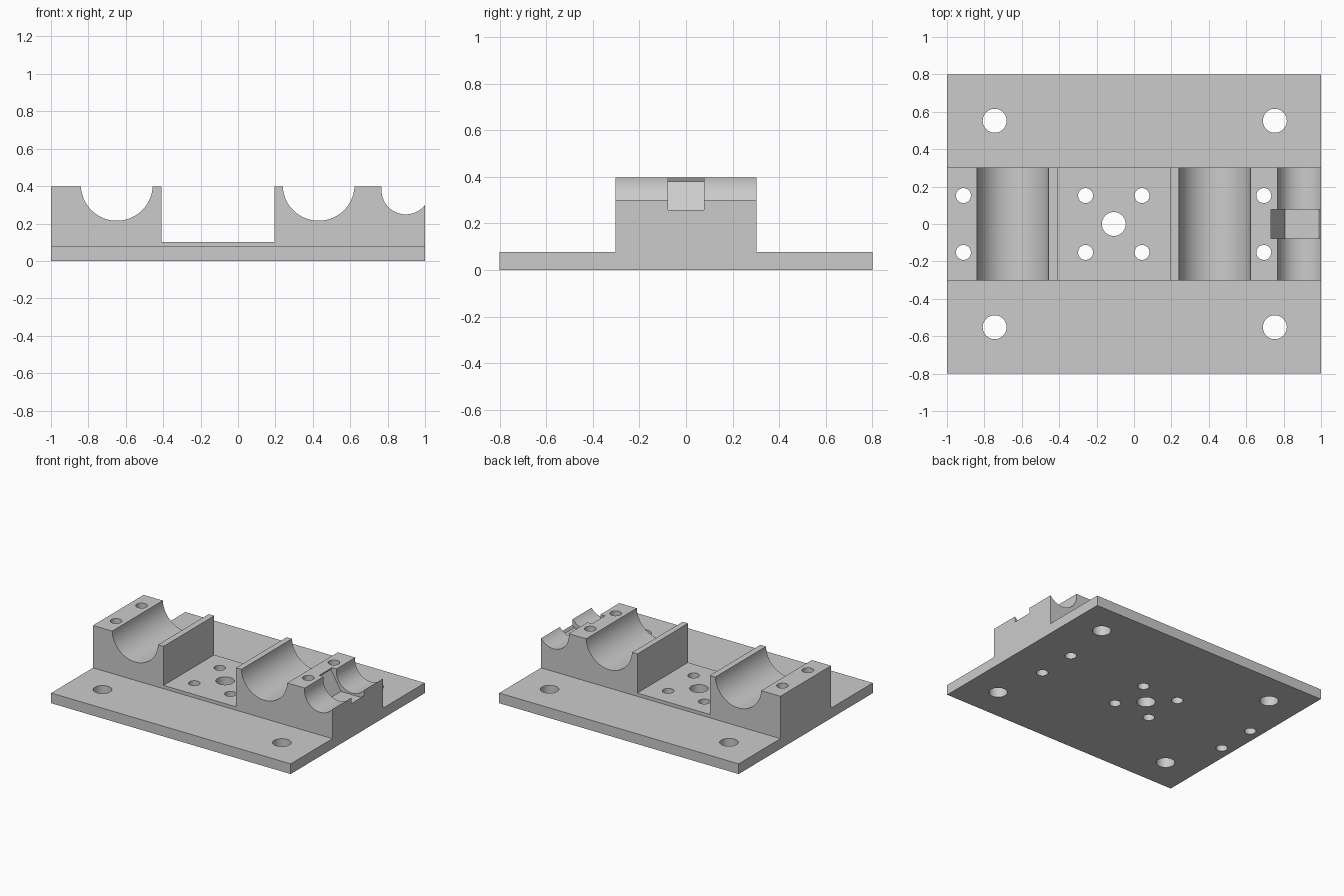
import bpy, bmesh
from math import cos, sin, pi, radians
from mathutils import Vector

cube = bpy.data.objects.get("Cube")
if cube:
    bpy.data.objects.remove(cube, do_unlink=True)

grey = bpy.data.materials.new("plain grey")
grey.use_nodes = True
colour = (0.6, 0.6, 0.6, 1)
grey.diffuse_color = colour
grey.node_tree.nodes["Principled BSDF"].inputs["Base Color"].default_value = colour

TOP, PLATE, FLOOR = 0.397, 0.077, 0.102
HALF_DEPTH, BLOCK = 0.8, 0.302


def prism(name, points, direction):
    """Extrude a closed outline along a direction."""
    bm = bmesh.new()
    face = bm.faces.new([bm.verts.new(p) for p in points])
    result = bmesh.ops.extrude_face_region(bm, geom=[face])
    verts = [v for v in result["geom"] if isinstance(v, bmesh.types.BMVert)]
    bmesh.ops.translate(bm, verts=verts, vec=Vector(direction))
    bmesh.ops.recalc_face_normals(bm, faces=bm.faces)
    mesh = bpy.data.meshes.new(name)
    bm.to_mesh(mesh)
    bm.free()
    mesh.materials.append(grey)
    obj = bpy.data.objects.new(name, mesh)
    bpy.context.collection.objects.link(obj)
    return obj


def box(name, x0, x1, y0, y1, z0, z1):
    return prism(name, [(x0, y0, z0), (x1, y0, z0), (x1, y1, z0), (x0, y1, z0)],
                 (0, 0, z1 - z0))


def hole(x, y, r, n=40):
    ring = [(x + r * cos(2 * pi * i / n), y + r * sin(2 * pi * i / n), -0.1) for i in range(n)]
    return prism("hole_cutter", ring, (0, 0, 1))


def groove(x, z, r, n=96):
    ring = [(x + r * cos(2 * pi * i / n), -0.5, z + r * sin(2 * pi * i / n)) for i in range(n)]
    return prism("groove_cutter", ring, (0, 1, 0))


# Solid body and the material removed from it
body = box("mounting_base", -1, 1, -HALF_DEPTH, HALF_DEPTH, 0, TOP)
cutters = [
    box("front_step_cutter", -1.2, 1.2, -1, -BLOCK, PLATE, 0.6),
    box("back_step_cutter", -1.2, 1.2, BLOCK, 1, PLATE, 0.6),
    box("pocket_cutter", -0.41, 0.195, -0.5, 0.5, FLOOR, 0.6),
]

# Two wide rod cradles and a narrow one at the end
cutters += [groove(-0.648, 0.407, 0.192), groove(0.431, 0.407, 0.192),
            groove(0.897, 0.379, 0.13)]

# Nut slot in the narrow cradle
slot = [(0.722, 0.381), (0.806, 0.237), (0.988, 0.237), (1.072, 0.381),
        (0.988, 0.526), (0.806, 0.526)]
cutters.append(prism("nut_slot_cutter", [(x, -0.077, z) for x, z in slot], (0, 0.154, 0)))

# Mounting holes, centre hole and screw holes
cutters.append(hole(-0.108, 0, 0.064))
for side in (-1, 1):
    cutters += [hole(x, side * 0.552, 0.064) for x in (-0.745, 0.753)]
    cutters += [hole(x, side * 0.152, 0.04) for x in (-0.912, -0.259, 0.043, 0.694)]

for cutter in cutters:
    cutter.hide_render = True
    mod = body.modifiers.new("cut", "BOOLEAN")
    mod.operation = "DIFFERENCE"
    mod.solver = "EXACT"
    mod.object = cutter

# Bake the cuts, then drop the cutters
bpy.context.view_layer.update()
evaluated = body.evaluated_get(bpy.context.evaluated_depsgraph_get())
mesh = bpy.data.meshes.new_from_object(evaluated)
body.modifiers.clear()
body.data = mesh
mesh.materials.clear()
mesh.materials.append(grey)
for poly in mesh.polygons:
    poly.material_index = 0
for cutter in cutters:
    bpy.data.objects.remove(cutter, do_unlink=True)

# Smooth bores, sharp edges
bpy.ops.object.select_all(action="DESELECT")
body.select_set(True)
bpy.context.view_layer.objects.active = body
bpy.ops.object.shade_smooth_by_angle(angle=radians(25))
